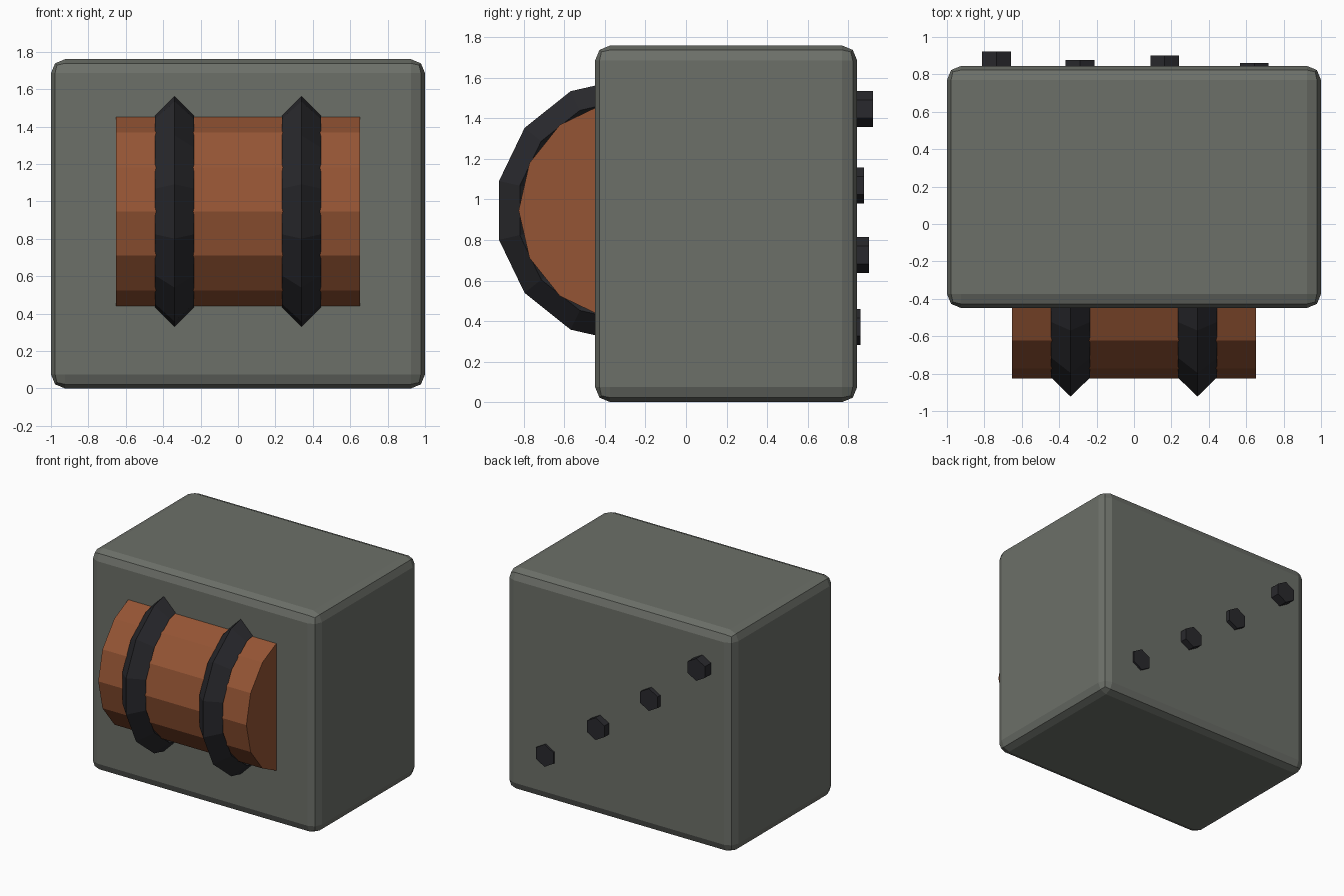
import bpy
from math import pi

if "Cube" in bpy.data.objects:
    bpy.data.objects.remove(bpy.data.objects["Cube"])


def material(name, rgb):
    m = bpy.data.materials.new(name)
    m.diffuse_color = (*rgb, 1)
    m.use_nodes = True
    m.node_tree.nodes["Principled BSDF"].inputs["Base Color"].default_value = m.diffuse_color
    return m


STONE = material("grey_green", (0.15, 0.16, 0.14))
RUST = material("rust", (0.30, 0.09, 0.035))
DARK = material("dark_metal", (0.022, 0.022, 0.026))


def finish(name, mat):
    ob = bpy.context.object
    ob.name = name
    ob.data.materials.append(mat)
    return ob


# Block body with rounded edges
bpy.ops.mesh.primitive_cube_add(size=1, location=(0, 0.198, 0.88))
body = finish("body", STONE)
body.scale = (2, 1.294, 1.76)
bpy.ops.object.transform_apply(location=False, rotation=False, scale=True)
bevel = body.modifiers.new("rounded_edges", "BEVEL")
bevel.width = 0.075
bevel.segments = 2

# Drum half sunk into the front
AXIS_Y, AXIS_Z = -0.286, 0.946
bpy.ops.mesh.primitive_cylinder_add(vertices=14, radius=0.54, depth=1.304,
                                    location=(0, AXIS_Y, AXIS_Z), rotation=(0, pi / 2, 0))
finish("drum", RUST)

# Two bands around the drum
for side, x in (("left", -0.339), ("right", 0.339)):
    bpy.ops.mesh.primitive_torus_add(major_segments=14, minor_segments=4,
                                     major_radius=0.548, minor_radius=0.105,
                                     location=(x, AXIS_Y, AXIS_Z), rotation=(0, pi / 2, 0))
    finish("band_" + side, DARK)

# Diagonal row of hex bolts on the back: x, z, outer y
BOLT_LENGTH = 0.12
for i, (x, z, y) in enumerate([(-0.735, 1.446, 0.922), (-0.288, 1.07, 0.878),
                               (0.164, 0.727, 0.902), (0.643, 0.37, 0.860)]):
    bpy.ops.mesh.primitive_cylinder_add(vertices=6, radius=0.089, depth=BOLT_LENGTH,
                                        location=(x, y - BOLT_LENGTH / 2, z),
                                        rotation=(pi / 2, 0, 0))
    finish(f"bolt_{i + 1}", DARK)
